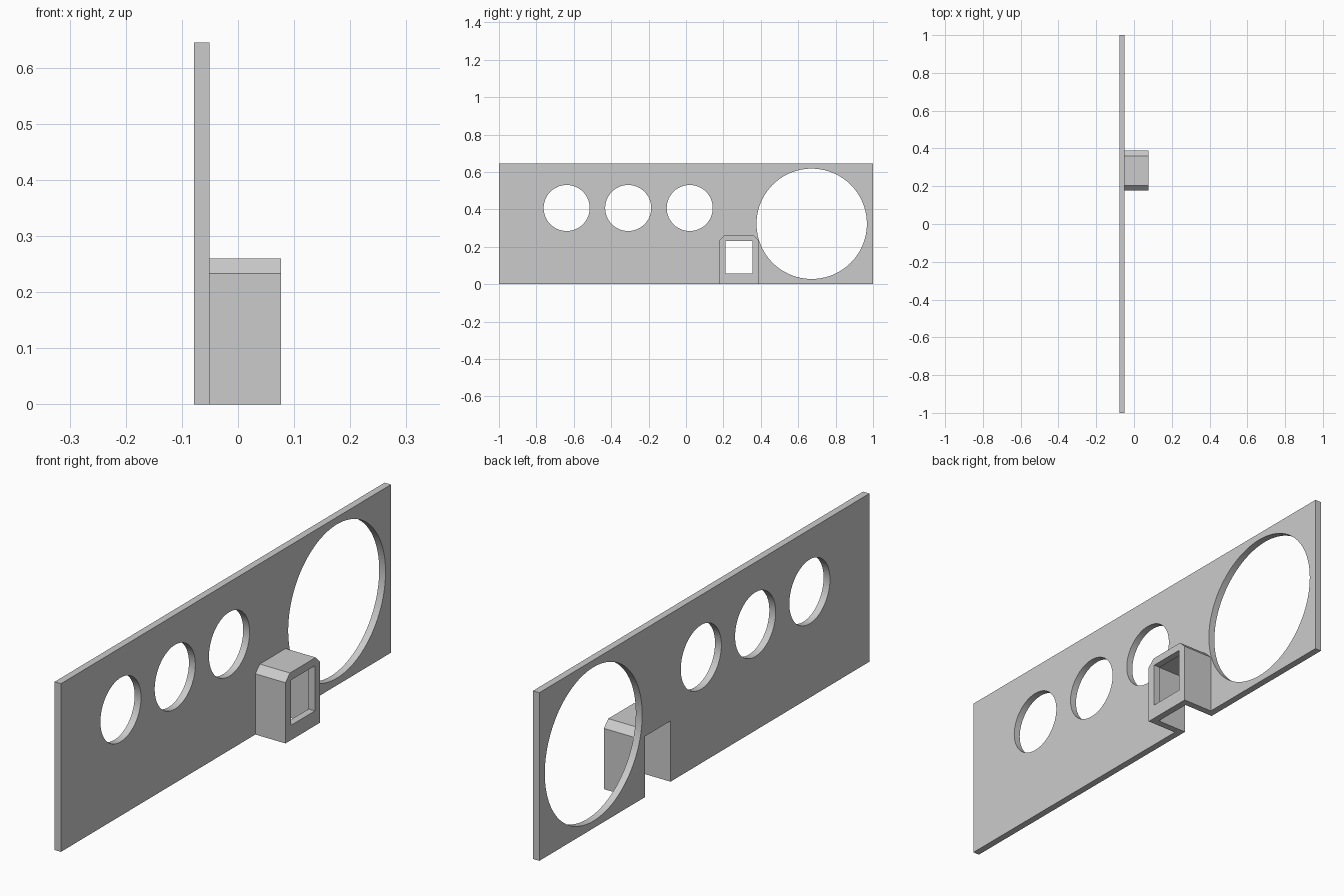
import bpy
import bmesh
import math

cube = bpy.data.objects.get("Cube")
if cube:
    bpy.data.objects.remove(cube, do_unlink=True)

# Main dimensions
BACK, FACE, FRONT = -0.078, -0.051, 0.077   # x of panel back, panel face, housing front
HEIGHT = 0.645
WALL = 0.027
MID = 0.283                                  # y centre of the housing
HALF, TOP = 0.105, 0.26                      # housing half width and height

grey = bpy.data.materials.new("light_grey")
grey.use_nodes = True
colour = (0.6, 0.6, 0.6, 1)
grey.diffuse_color = colour
grey.node_tree.nodes["Principled BSDF"].inputs["Base Color"].default_value = colour


def prism(name, outline, x0, x1):
    """Extrude a (y, z) outline along x."""
    bm = bmesh.new()
    face = bm.faces.new([bm.verts.new((x0, y, z)) for y, z in outline])
    moved = bmesh.ops.extrude_face_region(bm, geom=[face])["geom"]
    verts = [v for v in moved if isinstance(v, bmesh.types.BMVert)]
    bmesh.ops.translate(bm, verts=verts, vec=(x1 - x0, 0, 0))
    bmesh.ops.recalc_face_normals(bm, faces=bm.faces)
    mesh = bpy.data.meshes.new(name)
    bm.to_mesh(mesh)
    bm.free()
    mesh.materials.append(grey)
    obj = bpy.data.objects.new(name, mesh)
    bpy.context.collection.objects.link(obj)
    return obj


def rect(y0, y1, z0, z1):
    return [(y0, z0), (y1, z0), (y1, z1), (y0, z1)]


def circle(y, z, r, n=96):
    return [(y + r * math.cos(math.tau * i / n), z + r * math.sin(math.tau * i / n))
            for i in range(n)]


def combine(target, tool, operation):
    """Apply a boolean and discard the tool."""
    tool.hide_render = True
    mod = target.modifiers.new(operation.lower(), "BOOLEAN")
    mod.operation, mod.object, mod.solver = operation, tool, "EXACT"
    bpy.ops.object.select_all(action="DESELECT")
    bpy.context.view_layer.objects.active = target
    target.select_set(True)
    bpy.ops.object.modifier_apply(modifier=mod.name)
    bpy.data.objects.remove(tool, do_unlink=True)


# Flat panel with three small round openings and one large one
panel = prism("panel_with_housing", rect(-1, 1, 0, HEIGHT), BACK, FACE)
holes = [(-0.638, 0.407, 0.123), (-0.309, 0.407, 0.123), (0.02, 0.407, 0.123),
         (0.672, HEIGHT / 2, 0.295)]
for y, z, r in holes:
    combine(panel, prism("round_cutter", circle(y, z, r), BACK - 0.1, FACE + 0.1), "DIFFERENCE")

# Housing with bevelled top corners
outline = [(MID - HALF, 0), (MID + HALF, 0), (MID + HALF, TOP - WALL),
           (MID + HALF - WALL, TOP), (MID - HALF + WALL, TOP), (MID - HALF, TOP - WALL)]
combine(panel, prism("housing", outline, (BACK + FACE) / 2, FRONT), "UNION")

# Cavity open to the back and the bottom
inner = HALF - WALL
combine(panel, prism("cavity_cutter", rect(MID - inner, MID + inner, -0.1, TOP - WALL),
                     BACK - 0.1, FRONT - WALL), "DIFFERENCE")

# Rectangular window in the housing front
combine(panel, prism("window_cutter", rect(MID - 0.073, MID + 0.073, 0.057, 0.23),
                     FRONT - 2 * WALL, FRONT + 0.1), "DIFFERENCE")

bpy.ops.object.shade_smooth_by_angle(angle=math.radians(25))
